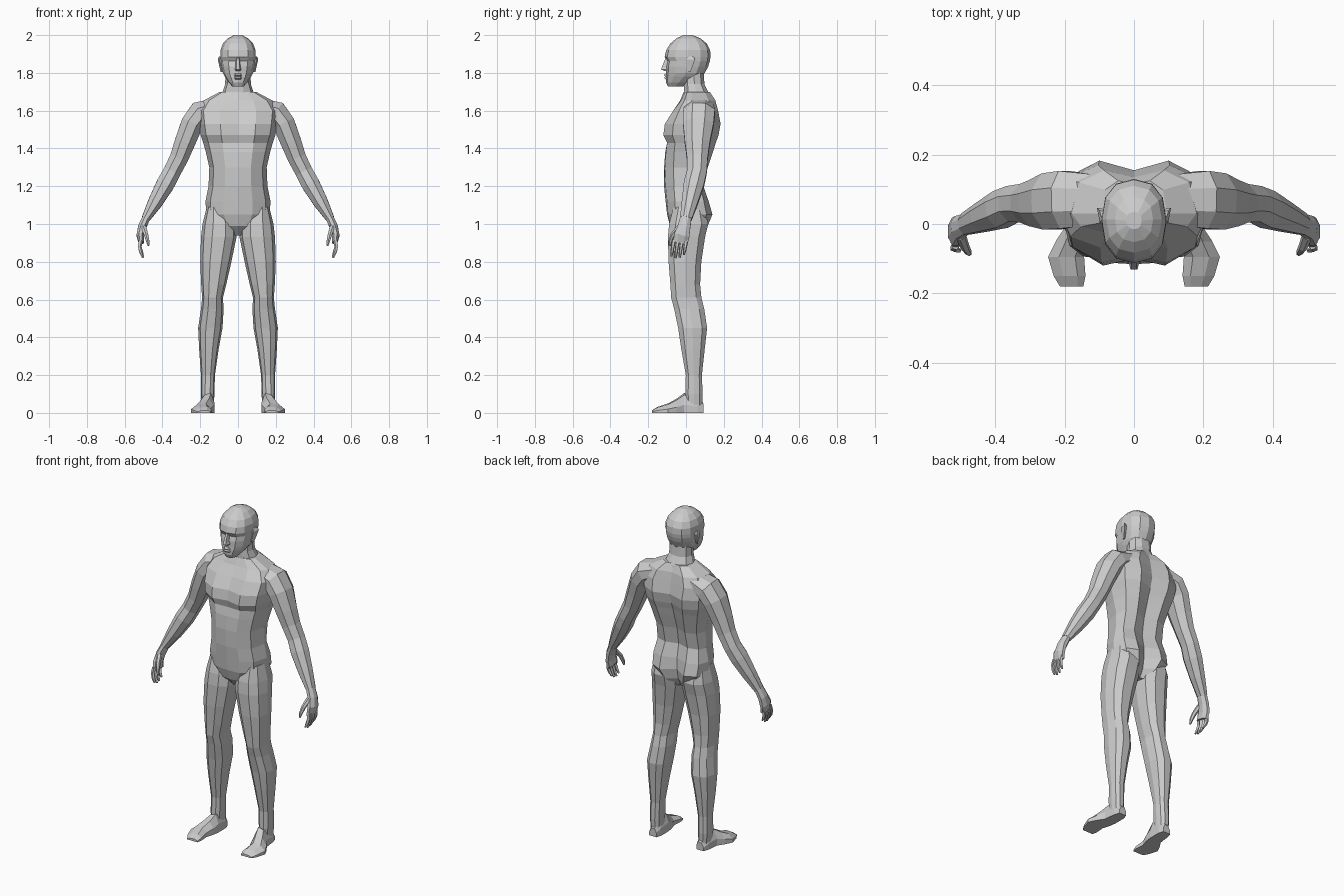
import bpy, bmesh, math
from mathutils import Vector


def loft(name, rings, mirror=False):
    """Skin a list of equal-length point rings, capping both ends."""
    bm = bmesh.new()
    vs = [[bm.verts.new(p) for p in r] for r in rings]
    n = len(vs[0])
    for a, b in zip(vs, vs[1:]):
        for i in range(n):
            j = (i + 1) % n
            bm.faces.new((a[i], a[j], b[j], b[i]))
    bm.faces.new(vs[0])
    bm.faces.new(vs[-1])
    bmesh.ops.recalc_face_normals(bm, faces=bm.faces)
    me = bpy.data.meshes.new(name)
    bm.to_mesh(me)
    bm.free()
    ob = bpy.data.objects.new(name, me)
    bpy.context.collection.objects.link(ob)
    if mirror:
        ob.modifiers.new("Mirror", 'MIRROR')
    return ob


def level_ring(z, x0, x1, y0, y1, n=10, power=0.85):
    """Horizontal rounded ring inside the given bounds."""
    pts = []
    for i in range(n):
        a = 2 * math.pi * i / n
        c, s = math.cos(a), math.sin(a)
        c = math.copysign(abs(c) ** power, c)
        s = math.copysign(abs(s) ** power, s)
        pts.append(((x0 + x1) / 2 + (x1 - x0) / 2 * c,
                    (y0 + y1) / 2 + (y1 - y0) / 2 * s, z))
    return pts


def tube(name, rows, n=8, mirror=True):
    """Limb along a path; rows are x, y, z, side radius, depth radius."""
    cs = [Vector(r[:3]) for r in rows]
    rings = []
    for i, r in enumerate(rows):
        t = (cs[min(i + 1, len(cs) - 1)] - cs[max(i - 1, 0)]).normalized()
        u = t.cross(Vector((0, 1, 0))).normalized()
        v = u.cross(t)
        rings.append([cs[i] + u * r[3] * math.cos(a) + v * r[4] * math.sin(a)
                      for a in (2 * math.pi * (k + 0.5) / n for k in range(n))])
    return loft(name, rings, mirror)


# Torso: z, half width, front centre, front side, back side, spine
torso = [
    (0.94, .045, -.04, -.03, .06, .05),
    (0.99, .125, -.085, -.075, .115, .075),
    (1.05, .168, -.100, -.095, .14, .085),
    (1.12, .172, -.108, -.100, .12, .085),
    (1.20, .156, -.116, -.108, .092, .07),
    (1.30, .152, -.116, -.112, .115, .085),
    (1.38, .170, -.110, -.106, .142, .11),
    (1.43, .184, -.096, -.100, .158, .125),
    (1.47, .198, -.100, -.120, .172, .14),
    (1.53, .208, -.090, -.112, .183, .155),
    (1.60, .215, -.058, -.068, .170, .145),
    (1.655, .180, -.030, -.025, .155, .135),
    (1.70, .095, -.012, -.005, .125, .115),
]
rings = []
for z, w, fc, fs, bs, bc in torso:
    m = 0.03
    half = [(.45 * w, fs), (.85 * w, m + (fs - m) * .68), (w, m),
            (.88 * w, m + (bs - m) * .72), (.48 * w, bs)]
    rings.append([(0, fc, z)] + [(x, y, z) for x, y in half] + [(0, bc, z)]
                 + [(-x, y, z) for x, y in reversed(half)])
loft("torso", rings)

# Neck
loft("neck", [level_ring(z, -w, w, a, b) for z, w, a, b in (
    (1.63, .125, -.03, .14), (1.69, .085, -.012, .125),
    (1.74, .068, -.012, .10), (1.82, .066, -.01, .095))])

# Head: z, half width, face, back
head = [
    (1.728, .030, -.095, -.015), (1.75, .050, -.106, .03),
    (1.78, .070, -.108, .085), (1.80, .080, -.106, .10),
    (1.835, .088, -.106, .118), (1.862, .092, -.099, .126),
    (1.885, .094, -.113, .13), (1.92, .093, -.105, .128),
    (1.955, .080, -.083, .11), (1.982, .055, -.052, .078),
    (2.0, .022, -.015, .035)]
loft("head", [level_ring(z, -w, w, a, b, 12) for z, w, a, b in head])

# Nose, lips and ears
loft("nose", [[(-w, -.09, z), (-w * .5, y, z), (w * .5, y, z), (w, -.09, z)]
              for z, w, y in ((1.88, .012, -.108), (1.83, .016, -.128),
                              (1.818, .02, -.132), (1.81, .018, -.112))])
loft("lips", [[(-.028, -.085, z), (-.012, y, z), (.012, y, z), (.028, -.085, z)]
              for z, y in ((1.797, -.108), (1.788, -.118), (1.781, -.110),
                           (1.774, -.117), (1.766, -.107))])
loft("ear", [[(.08, a, z), (.08, b, z), (x, b + .005, z), (x - .008, a, z)]
             for z, a, b, x in ((1.805, .005, .018, .092), (1.84, .005, .032, .1),
                                (1.872, .005, .042, .107), (1.888, .014, .034, .1))],
     True)

# Arm from inside the shoulder to the wrist
tube("arm", [
    (.12, .07, 1.62, .05, .08), (.20, .07, 1.588, .070, .09),
    (.243, .065, 1.53, .064, .088), (.282, .06, 1.43, .059, .072),
    (.312, .06, 1.35, .053, .06), (.35, .058, 1.275, .05, .056),
    (.385, .042, 1.21, .052, .058), (.438, .02, 1.115, .042, .046),
    (.487, .0, 1.03, .025, .034)])

# Hand with thumb and four curled fingers
tube("palm", [(.485, .0, 1.035, .023, .032), (.507, -.01, .985, .024, .036),
              (.517, -.022, .94, .022, .044), (.512, -.03, .90, .015, .042)])
tube("thumb", [(.50, -.035, .985, .016, .014), (.487, -.068, .945, .013, .013),
               (.478, -.082, .91, .010, .010), (.474, -.086, .885, .005, .006)], 6)
for i in range(4):
    y = -.064 + .022 * i
    d = (.010, .0, .003, .018)[i]
    tube("finger_%d" % (i + 1), [
        (.515, y, .915, .012, .011), (.521, y - .006, .88, .011, .010),
        (.514, y - .010, .848 + d / 2, .010, .009),
        (.503, y - .013, .82 + d, .005, .006)], 5)

# Leg: z, inner x, outer x, front y, back y
leg = [
    (1.09, .05, .165, -.07, .10), (1.00, .008, .188, -.094, .122),
    (.93, .008, .196, -.100, .105), (.80, .035, .200, -.096, .085),
    (.68, .062, .195, -.086, .078), (.61, .080, .190, -.082, .085),
    (.55, .076, .196, -.066, .10), (.45, .082, .211, -.045, .115),
    (.34, .102, .206, -.028, .102), (.20, .122, .196, -.003, .086),
    (.10, .125, .197, -.006, .09), (.02, .128, .19, -.0, .086)]
loft("leg", [level_ring(z, a, b, c, d) for z, a, b, c, d in leg], True)

# Foot: y, centre x, half width, height
foot = [(.092, .158, .024, .05), (.06, .158, .034, .09), (-.01, .162, .038, .105),
        (-.05, .178, .048, .075), (-.095, .196, .052, .05),
        (-.15, .186, .046, .032), (-.18, .18, .034, .014)]
loft("foot", [[(x - w, y, 0), (x + w, y, 0), (x + w, y, h * .4),
               (x + w * .4, y, h * .9), (x - w * .5, y, h), (x - w, y, h * .5)]
              for y, x, w, h in foot], True)
